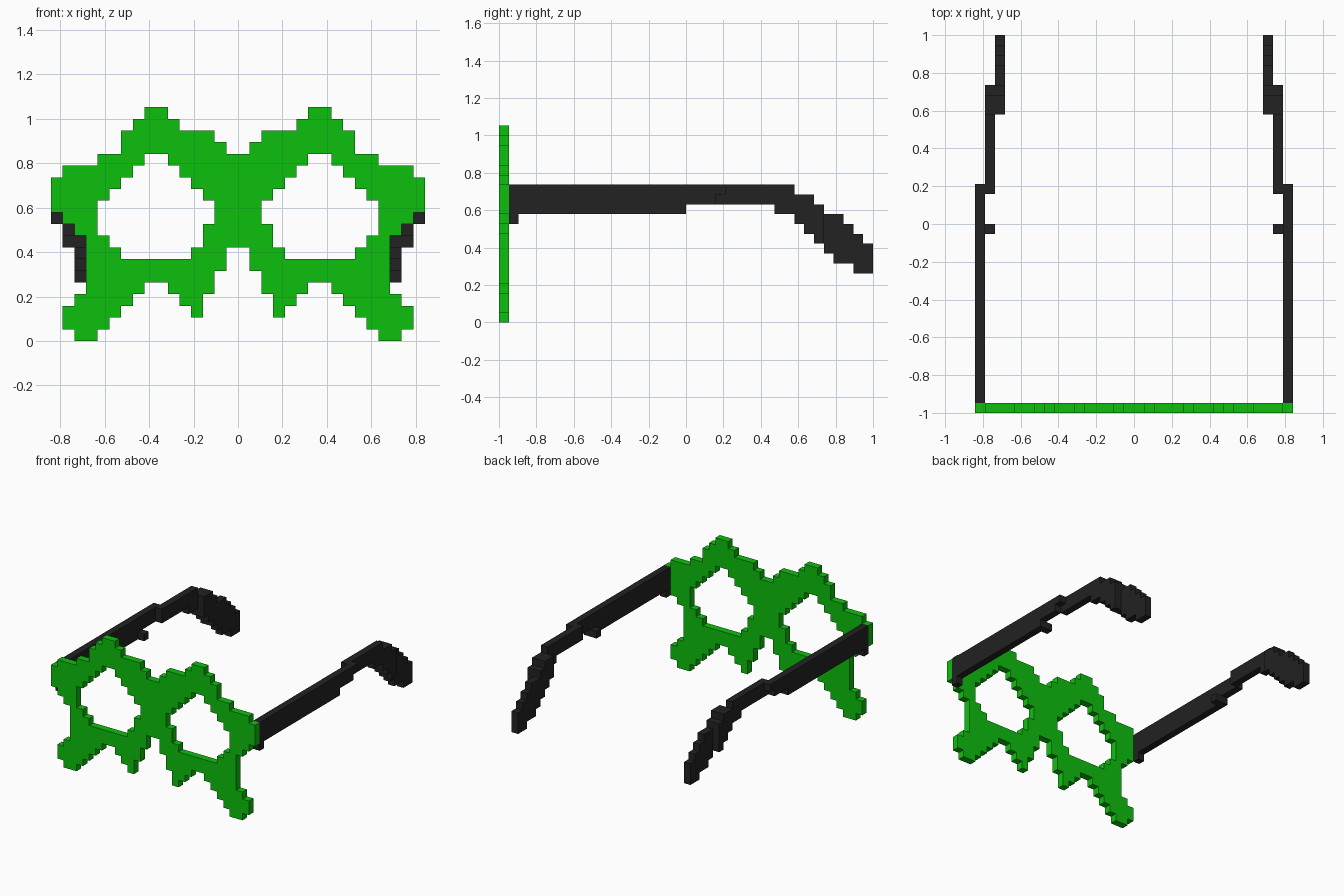
import bpy
import bmesh
from mathutils import Vector

cube = bpy.data.objects.get("Cube")
if cube:
    bpy.data.objects.remove(cube, do_unlink=True)

UNIT = 2 / 38          # edge of one block
FRONT = -19            # block index of the front layer


def make_material(name, color):
    mat = bpy.data.materials.new(name)
    mat.use_nodes = True
    mat.diffuse_color = (*color, 1)
    mat.node_tree.nodes["Principled BSDF"].inputs["Base Color"].default_value = (*color, 1)
    return mat


def block(x, y, z):
    """Set of unit cells filling the half-open ranges x, y and z."""
    return {(i, j, k) for i in range(*x) for j in range(*y) for k in range(*z)}


def build_shell(name, cells, material):
    """Outer skin of a set of cells, mirrored across the centre plane."""
    bm = bmesh.new()
    verts = {}

    def corner(point):
        key = tuple(round(c) for c in point)
        if key not in verts:
            verts[key] = bm.verts.new(Vector(key) * UNIT)
        return verts[key]

    axes = [Vector((1, 0, 0)), Vector((0, 1, 0)), Vector((0, 0, 1))]
    for cell in sorted(cells):
        for a in range(3):
            u, v = axes[(a + 1) % 3], axes[(a + 2) % 3]
            for side in (0, 1):
                step = axes[a] * (1 if side else -1)
                neighbour = tuple(round(c) for c in Vector(cell) + step)
                # leave the mirror seam open
                if neighbour in cells or neighbour[0] < 0:
                    continue
                base = Vector(cell) + axes[a] * side
                loop = [base, base + u, base + u + v, base + v]
                if not side:
                    loop.reverse()
                bm.faces.new([corner(p) for p in loop])

    mesh = bpy.data.meshes.new(name)
    bm.to_mesh(mesh)
    bm.free()
    mesh.materials.append(material)
    obj = bpy.data.objects.new(name, mesh)
    bpy.context.collection.objects.link(obj)
    mirror = obj.modifiers.new("Mirror", "MIRROR")
    mirror.use_clip = True
    return obj


green = make_material("bright green", (0.004, 0.53, 0.004))
black = make_material("soft black", (0.016, 0.016, 0.016))

# Star-shaped frame: inner and outer edge of each row, bottom to top
inner_edge = [12, 11, 3, 3, 2, 2, 1, 1, 0, 0, 0, 0, 0, 0, 0, 0, 1, 2, 5, 6]
outer_edge = [14, 15, 15, 14, 13, 13, 13, 13, 13, 14, 15, 16, 16, 16, 15, 12, 10, 10, 9, 8]
frame = set()
for row, (start, end) in enumerate(zip(inner_edge, outer_edge)):
    frame |= block((start, end), (FRONT, FRONT + 1), (row, row + 1))

# Gaps under the star between its two lower points
gaps = {2: (4, 10), 3: (5, 9), 4: (6, 8)}
# Lens openings
lenses = {7: (4, 10), 8: (3, 11), 9: (3, 12), 10: (2, 12), 11: (2, 12),
          12: (3, 11), 13: (4, 10), 14: (5, 9), 15: (6, 8)}
for row, span in {**gaps, **lenses}.items():
    frame -= block(span, (FRONT, FRONT + 1), (row, row + 1))
build_shell("star_frame", frame, green)

# Temple arms: outer bar, hinge block, nub and stepped middle bar
arm = block((15, 16), (FRONT + 1, 0), (11, 14))
arm |= block((15, 16), (FRONT + 1, FRONT + 2), (10, 11))
arm |= block((14, 15), (-1, 0), (11, 12))
arm |= block((15, 16), (0, 3), (12, 14))
arm |= block((15, 16), (3, 4), (13, 14))
arm |= block((14, 15), (3, 9), (12, 14))
arm |= block((14, 15), (9, 11), (11, 14))

# Ear hooks curving down and stepping inward
hook = [(10, 13), (9, 13), (8, 12), (7, 11), (6, 11), (6, 10), (5, 9), (5, 8)]
for y, heights in enumerate(hook, start=11):
    columns = (13, 15) if y < 14 else (13, 14)
    arm |= block(columns, (y, y + 1), heights)
build_shell("temple_arms", arm, black)
